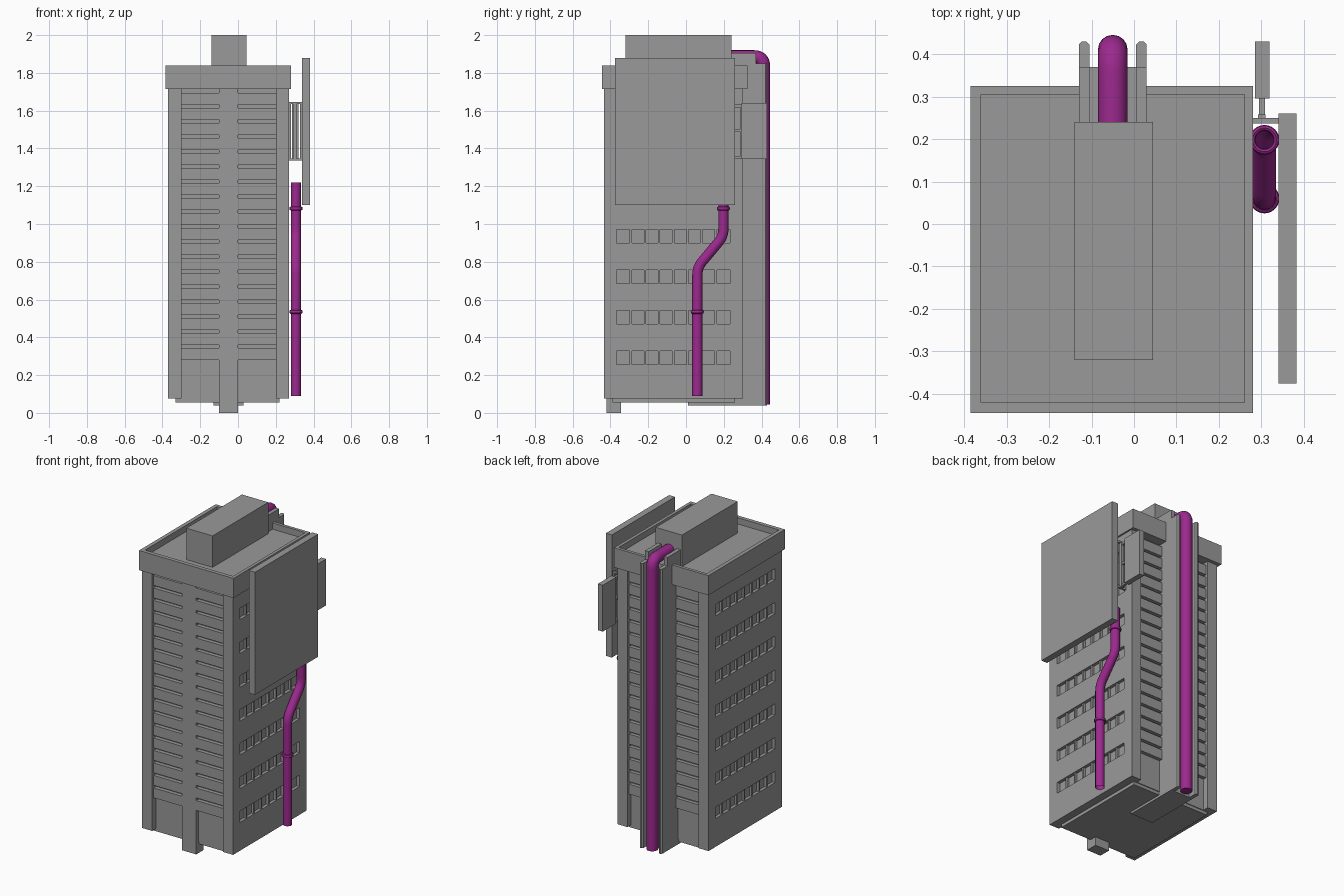
import bpy, bmesh
from mathutils import Vector

if "Cube" in bpy.data.objects:
    bpy.data.objects.remove(bpy.data.objects["Cube"])

purple = bpy.data.materials.new("pipe_purple")
purple.diffuse_color = (0.33, 0.022, 0.27, 1)
purple.use_nodes = True
purple.node_tree.nodes["Principled BSDF"].inputs["Base Color"].default_value = purple.diffuse_color
concrete = bpy.data.materials.new("dark_concrete")
concrete.diffuse_color = (0.32, 0.32, 0.32, 1)
concrete.use_nodes = True
concrete.node_tree.nodes["Principled BSDF"].inputs["Base Color"].default_value = concrete.diffuse_color


def boxes(name, items):
    """One object from boxes given as (x0, x1, y0, y1, z0, z1)."""
    bm = bmesh.new()
    for x0, x1, y0, y1, z0, z1 in items:
        vs = bmesh.ops.create_cube(bm, size=1)["verts"]
        for v in vs:
            v.co = ((x0 + x1) / 2 + v.co.x * (x1 - x0),
                    (y0 + y1) / 2 + v.co.y * (y1 - y0),
                    (z0 + z1) / 2 + v.co.z * (z1 - z0))
    me = bpy.data.meshes.new(name)
    bm.to_mesh(me)
    bm.free()
    me.materials.append(concrete)
    ob = bpy.data.objects.new(name, me)
    bpy.context.collection.objects.link(ob)
    return ob


def cut(ob, items):
    """Cut boxes out of an object."""
    cutter = boxes(ob.name + "_cutter", items)
    cutter.hide_render = True
    mod = ob.modifiers.new("cut", "BOOLEAN")
    mod.operation, mod.solver, mod.object = "DIFFERENCE", "EXACT", cutter
    bpy.context.view_layer.objects.active = ob
    bpy.ops.object.modifier_apply(modifier=mod.name)
    bpy.data.objects.remove(cutter)


def pipe(name, pts, radius, bend, caps):
    """Round pipe along a path with rounded corners."""
    pts = [Vector(p) for p in pts]
    path = [pts[0]]
    for a, p, b in zip(pts, pts[1:], pts[2:]):
        s = p + (a - p).normalized() * bend
        e = p + (b - p).normalized() * bend
        for i in range(9):
            t = i / 8
            path.append(s * (1 - t) ** 2 + p * 2 * t * (1 - t) + e * t * t)
    path.append(pts[-1])
    cu = bpy.data.curves.new(name, "CURVE")
    cu.dimensions, cu.fill_mode = "3D", "FULL"
    cu.bevel_depth, cu.bevel_resolution, cu.use_fill_caps = radius, 6, caps
    sp = cu.splines.new("POLY")
    sp.points.add(len(path) - 1)
    for q, p in zip(sp.points, path):
        q.co = (*p, 1)
    ob = bpy.data.objects.new(name, cu)
    bpy.context.collection.objects.link(ob)
    bpy.ops.object.select_all(action="DESELECT")
    ob.select_set(True)
    bpy.context.view_layer.objects.active = ob
    bpy.ops.object.convert(target="MESH")
    ob = bpy.context.object
    bpy.ops.object.shade_smooth_by_angle()
    ob.data.materials.clear()
    ob.data.materials.append(purple)


# Tower body with recessed balcony bays and window strips
rows = [0.255 + i * 0.215 for i in range(7)]
tower = boxes("tower_body", [(-0.37, 0.27, -0.435, 0.302, 0.075, 1.73)])
cuts = [(-0.30, 0.20, -0.5, -0.395, 0, 1.715), (-0.30, 0.20, 0.265, 0.4, 0, 1.715)]
for z in rows:
    cuts += [(0.25, 0.3, -0.367, 0.232, z, z + 0.072),
             (-0.4, -0.35, -0.367, 0.232, z, z + 0.072)]
cut(tower, cuts)

# Dividers between the side windows
bars = []
for z in rows:
    for i in range(1, 8):
        y = -0.367 + i * 0.599 / 8
        for x0, x1 in ((0.245, 0.265), (-0.365, -0.345)):
            bars.append((x0, x1, y - 0.006, y + 0.006, z - 0.005, z + 0.077))
boxes("window_dividers", bars)

# Stacked balconies, front and back
slabs = []
for i in range(18):
    z = 0.28 + i * 0.0795
    for x0, x1 in ((-0.302, -0.09), (-0.01, 0.202)):
        slabs.append((x0, x1, -0.42, -0.39, z, z + 0.063))
        slabs.append((x0, x1, 0.26, 0.288, z, z + 0.063))
boxes("balconies", slabs)

# Plinth, front column, parapet roof and penthouse
boxes("plinth", [(-0.33, 0.22, -0.39, 0.26, 0.055, 0.2)])
boxes("front_column", [(-0.10, 0.0, -0.42, -0.345, 0, 1.73)])
roof = boxes("roof_parapet", [(-0.385, 0.28, -0.445, 0.325, 1.715, 1.84)])
cut(roof, [(-0.36, 0.26, -0.42, 0.305, 1.80, 1.9)])
boxes("penthouse", [(-0.14, 0.045, -0.32, 0.24, 1.75, 2.0)])

# Rear service shaft with a stepped cheek on each side of the big pipe
boxes("rear_shaft", [(-0.107, 0.007, 0.01, 0.37, 0.04, 1.85)])
cheeks = boxes("shaft_cheeks", [(x, x + 0.025, 0.01, 0.43, 0.04, 1.85)
                                for x in (-0.13, 0.005)])
bm = bmesh.new()
bm.from_mesh(cheeks.data)
tips = [e for e in bm.edges if all(v.co.y > 0.42 for v in e.verts)
        and abs(e.verts[0].co.z - e.verts[1].co.z) > 1]
bmesh.ops.bevel(bm, geom=tips, offset=0.008, segments=1, affect="EDGES")
bm.to_mesh(cheeks.data)
bm.free()
boxes("upper_cheeks", [(x, x + 0.025, 0.2, 0.37, 1.8, 1.905) for x in (-0.13, 0.005)])
pipe("rear_pipe", [(-0.05, 0.41, 0.045), (-0.05, 0.41, 1.885), (-0.05, 0.22, 1.885)],
     0.035, 0.05, True)

# Side pipe with two collars
pipe("side_pipe", [(0.307, 0.06, 0.09), (0.307, 0.06, 0.77), (0.307, 0.198, 0.935),
                   (0.307, 0.198, 1.22)], 0.027, 0.04, False)
for y, z in ((0.06, 0.535), (0.198, 1.082)):
    bpy.ops.mesh.primitive_torus_add(location=(0.307, y, z), major_radius=0.028,
                                     minor_radius=0.007, major_segments=24, minor_segments=8)
    collar = bpy.context.object
    collar.name = "pipe_collar"
    collar.scale.z = 1.5
    collar.data.materials.append(purple)
    bpy.ops.object.shade_smooth_by_angle()

# Large side panel and the small sign behind it, on brackets
boxes("side_panel", [(0.34, 0.382, -0.375, 0.26, 1.10, 1.88)])
boxes("small_sign", [(0.285, 0.319, 0.295, 0.43, 1.345, 1.64)])
boxes("panel_bracket", [(0.265, 0.345, 0.237, 0.25, 1.335, 1.347),
                        (0.265, 0.345, 0.237, 0.25, 1.635, 1.647),
                        (0.27, 0.28, 0.237, 0.25, 1.34, 1.64),
                        (0.328, 0.34, 0.237, 0.25, 1.34, 1.64),
                        (0.292, 0.31, 0.237, 0.258, 1.34, 1.64)])
boxes("sign_bracket", [(0.294, 0.308, 0.245, 0.30, z, z + 0.015)
                       for z in (1.345, 1.487, 1.618)]
      + [(0.295, 0.307, 0.288, 0.30, 1.35, 1.63)])
